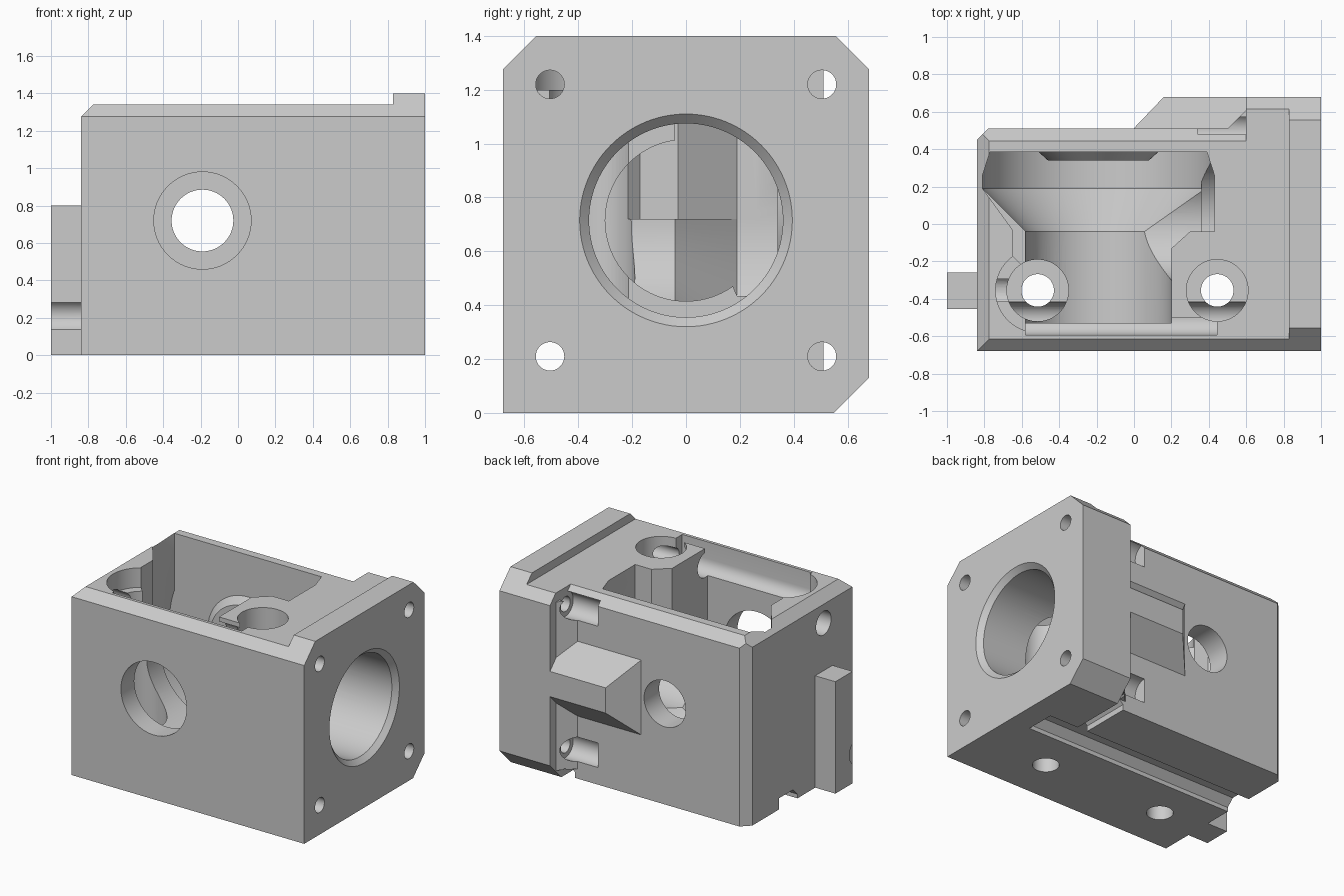
import bpy, bmesh, math

cube = bpy.data.objects.get("Cube")
if cube:
    bpy.data.objects.remove(cube, do_unlink=True)

GREY = (0.6, 0.6, 0.6, 1.0)
mat = bpy.data.materials.new("light grey")
mat.use_nodes = True
mat.diffuse_color = GREY
bsdf = next(n for n in mat.node_tree.nodes if n.type == "BSDF_PRINCIPLED")
bsdf.inputs["Base Color"].default_value = GREY


def finish(bm, name):
    bmesh.ops.recalc_face_normals(bm, faces=bm.faces)
    mesh = bpy.data.meshes.new(name)
    bm.to_mesh(mesh)
    bm.free()
    mesh.materials.append(mat)
    ob = bpy.data.objects.new(name, mesh)
    bpy.context.scene.collection.objects.link(ob)
    return ob


def place(axis, t, u, v):
    """Point at t along the axis, with u and v in the other two in x, y, z order."""
    return {"x": (t, u, v), "y": (u, t, v), "z": (u, v, t)}[axis]


def loft(name, axis, rings):
    """Join closed rings of (t, points) and cap both ends."""
    bm = bmesh.new()
    loops = [[bm.verts.new(place(axis, t, u, v)) for u, v in pts] for t, pts in rings]
    for a, b in zip(loops, loops[1:]):
        n = len(a)
        for i in range(n):
            j = (i + 1) % n
            bm.faces.new((a[i], a[j], b[j], b[i]))
    bm.faces.new(loops[0])
    bm.faces.new(loops[-1])
    return finish(bm, name)


def prism(name, axis, poly, lo, hi):
    return loft(name, axis, [(lo, poly), (hi, poly)])


def box(name, x, y, z):
    return prism(name, "z", [(x[0], y[0]), (x[1], y[0]), (x[1], y[1]), (x[0], y[1])], *z)


def turned(name, axis, centre, profile, n=64):
    """Turn a profile of (t, radius) about an axis."""
    def ring(r):
        return [(centre[0] + r * math.cos(i * math.tau / n),
                 centre[1] + r * math.sin(i * math.tau / n)) for i in range(n)]
    return loft(name, axis, [(t, ring(r)) for t, r in profile])


def combine(target, tool, operation):
    mod = target.modifiers.new(tool.name, "BOOLEAN")
    mod.operation, mod.solver, mod.object = operation, "EXACT", tool
    bpy.context.view_layer.objects.active = target
    bpy.ops.object.modifier_apply(modifier=mod.name)
    bpy.data.objects.remove(tool, do_unlink=True)


# Main block with chamfered long top edges
housing = prism("gear_housing", "x", [(-.68, 0), (.51, 0), (.51, 1.275), (.445, 1.34),
                                      (-.615, 1.34), (-.68, 1.275)], -.84, .9)


def add(tool):
    combine(housing, tool, "UNION")


def cut(tool):
    combine(housing, tool, "DIFFERENCE")


# Mounting flange: a lower step and the taller end plate
for lo, top in ((.6, 1.34), (.83, 1.40)):
    inset = top - 1.275
    add(prism("flange", "x", [(-.68, 0), (.55, 0), (.68, .13), (.68, 1.275),
                              (.68 - inset, top), (-.68 + inset, top), (-.68, 1.275)], lo, 1))

# Gusset between back wall and flange
add(prism("gusset", "z", [(.5, .51), (.5, .45), (.65, .45), (.65, .61), (.6, .61)], .07, 1.275))

# Wedge bulge over the bore on the back wall
add(loft("bore_bulge", "y", [
    (y, [(x, .715 - h), (.7, .715 - h), (.7, .715 + h), (x, .715 + h)])
    for y, x, h in ((.45, -.06, .33), (.68, .16, .09))]))

# Locating tab on the left end
add(box("end_tab", (-1, -.8), (-.455, -.26), (0, .8)))

# Chamfers on the end edge and the rear upright edge
cut(prism("end_chamfer", "y", [(-.95, 1.165), (-.95, 1.5), (-.615, 1.5)], -1, 1))
cut(prism("corner_chamfer", "z", [(-.95, .34), (-.95, .65), (-.64, .65)], -.1, 1.5))

# Stepped gear chamber and the matching opening above it
GEAR = (-.19, .72)
cut(turned("gear_chamber", "y", GEAR,
           [(-.53, .39), (-.04, .39), (.19, .62), (.385, .62)], 96))
cut(prism("chamber_opening", "z", [
    (-.77, .385), (-.81, .26), (-.81, .19), (-.65, -.03), (-.65, -.17), (-.58, -.24),
    (-.58, -.53), (.2, -.53), (.2, -.13), (.3, -.04), (.43, -.04), (.43, .26),
    (.39, .385)], .72, 1.6))

# Main bore with a chamfered mouth
cut(turned("main_bore", "x", (0, .715),
           [(-.15, .3), (.36, .3), (.36, .36), (.965, .36), (1, .395), (1.1, .395)], 96))

# Shaft holes through front and back, with a raised ring inside the back wall
cut(turned("front_hole", "y", GEAR, [(-.8, .26), (-.4, .26)]))
add(turned("bearing_ring", "y", GEAR, [(.34, .27), (.385, .32), (.42, .32)]))
cut(turned("back_hole", "y", GEAR, [(.2, .165), (.8, .165)]))

# Upright screw holes with deep counterbores
for x in (-.515, .445):
    cut(turned("screw_hole", "z", (x, -.355),
               [(-.1, .087), (.21, .087), (.21, .165), (1.6, .165)]))
cut(turned("wide_recess", "z", (-.515, -.355), [(1.2, .225), (1.6, .225)]))
cut(turned("end_hole", "x", (-.355, 1.14), [(-1, .085), (-.5, .085)], 32))

# Flange screw holes and their head channels
for y in (-.505, .505):
    for z in (.21, 1.22):
        cut(turned("flange_hole", "x", (y, z), [(.4, .053), (1.1, .053)], 32))
for z in (.21, 1.22):
    cut(turned("back_head_groove", "x", (.505, z), [(.34, .088), (.6, .088)], 32))
cut(turned("lower_head_channel", "x", (-.505, .21), [(-1.1, .088), (.62, .088)], 32))
cut(turned("upper_head_channel", "x", (-.505, 1.22), [(-.58, .088), (.445, .088)], 32))
cut(box("upper_slot", (-.58, .445), (-.593, -.5), (1.22, 1.6)))

# Grooves in the underside
cut(prism("long_groove", "x", [(-.06, -.1), (-.06, .03), (-.01, .08),
                               (.15, .08), (.15, -.1)], -1, .83))
cut(prism("cross_groove", "y", [(.52, -.1), (.52, .04), (.56, .08),
                                (.6, .04), (.6, -.1)], .05, .8))

# Smooth the turned surfaces while keeping machined edges crisp
for ob in bpy.context.selected_objects:
    ob.select_set(False)
housing.select_set(True)
bpy.context.view_layer.objects.active = housing
bpy.ops.object.shade_smooth_by_angle(angle=math.radians(25))
